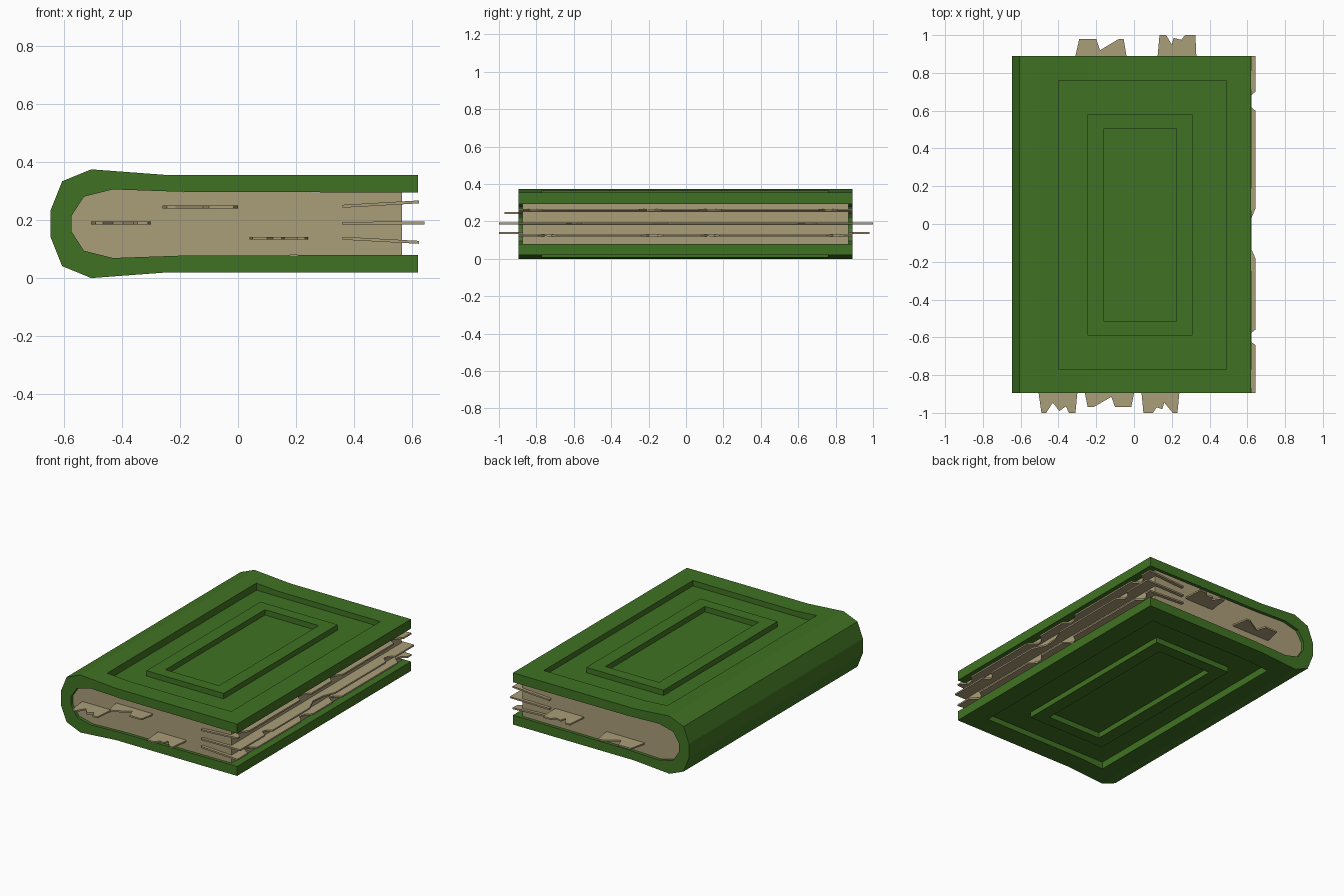
import bpy, bmesh
from mathutils import Vector

if "Cube" in bpy.data.objects:
    bpy.data.objects.remove(bpy.data.objects["Cube"])

CZ = 0.187            # mid-height of the book
Y0, Y1 = -0.895, 0.89  # cover ends


def material(name, rgb):
    m = bpy.data.materials.new(name)
    m.diffuse_color = (*rgb, 1)
    m.use_nodes = True
    m.node_tree.nodes["Principled BSDF"].inputs["Base Color"].default_value = m.diffuse_color
    return m


green = material("green cover", (0.051, 0.171, 0.017))
tan = material("tan paper", (0.402, 0.337, 0.188))


def prism(name, points, offset, mat):
    """Extrude one closed polygon along an offset vector."""
    bm = bmesh.new()
    face = bm.faces.new([bm.verts.new(p) for p in points])
    ext = bmesh.ops.extrude_face_region(bm, geom=[face])
    verts = [g for g in ext["geom"] if isinstance(g, bmesh.types.BMVert)]
    bmesh.ops.translate(bm, verts=verts, vec=Vector(offset))
    bmesh.ops.recalc_face_normals(bm, faces=bm.faces)
    me = bpy.data.meshes.new(name)
    bm.to_mesh(me)
    bm.free()
    ob = bpy.data.objects.new(name, me)
    me.materials.append(mat)
    bpy.context.collection.objects.link(ob)
    return ob


def mirrored(half):
    """Upper half profile (x, height) followed by its mirror below."""
    return [(x, CZ + h) for x, h in half] + [(x, CZ - h) for x, h in reversed(half)]


def rect(x0, x1, y0, y1, z):
    return [(x0, y0, z), (x1, y0, z), (x1, y1, z), (x0, y1, z)]


def boolean(ob, cutter):
    mod = ob.modifiers.new("recess", 'BOOLEAN')
    mod.operation = 'DIFFERENCE'
    mod.solver = 'EXACT'
    mod.object = cutter
    cutter.hide_render = True
    cutter.hide_viewport = True


# Cover: C-shaped board with a rounded, swollen spine
outer = [(0.62, 0.168), (-0.25, 0.168), (-0.505, 0.187), (-0.605, 0.146), (-0.645, 0.046)]
inner = [(0.62, 0.107), (-0.2, 0.110), (-0.43, 0.118), (-0.53, 0.093), (-0.572, 0.028)]
loop = mirrored(outer) + mirrored(inner)[::-1]
cover = prism("cover", [(x, Y0, z) for x, z in loop], (0, Y1 - Y0, 0), green)

# Recessed border and recessed centre panel on both boards
DEPTH = 0.035
for side, label in ((1, "front"), (-1, "back")):
    z = CZ + side * (0.168 - DEPTH)
    up = (0, 0, side * 0.1)
    border = prism(label + "_border_cutter", rect(-0.40, 0.49, -0.77, 0.76, z), up, green)
    frame = prism(label + "_frame_cutter",
                  rect(-0.245, 0.31, -0.59, 0.58, z - side * 0.05), (0, 0, side * 0.2), green)
    boolean(border, frame)
    boolean(cover, border)
    panel = prism(label + "_panel_cutter", rect(-0.16, 0.225, -0.515, 0.505, z), up, green)
    boolean(cover, panel)

# Page block filling the cover
block = mirrored([(0.565, 0.107)] + inner[1:])
prism("page_block", [(x, Y0 + 0.02, z) for x, z in block], (0, Y1 - Y0 - 0.04, 0), tan)


# Loose leaves with torn fore-edges, fanning slightly outwards
def leaf(name, z_in, z_out, reach, notches):
    x_in = 0.36
    edge = [(x_in, Y0), (reach, Y0)]
    for y, half, depth in notches:
        edge += [(reach, y - half), (reach - depth, y - half * 0.3),
                 (reach - depth * 0.8, y + half * 0.4), (reach, y + half)]
    edge += [(reach, Y1), (x_in, Y1)]
    slope = (z_out - z_in) / (reach - x_in)
    prism(name, [(x, y, z_in + (x - x_in) * slope - 0.005) for x, y in edge],
          (0, 0, 0.01), tan)


leaf("upper_leaf", 0.247, 0.262, 0.622, [(-0.82, 0.05, 0.04), (-0.19, 0.06, 0.05), (0.13, 0.06, 0.04), (0.76, 0.05, 0.05)])
leaf("middle_leaf", 0.188, 0.190, 0.642, [(-0.6, 0.04, 0.04), (-0.05, 0.13, 0.04), (0.65, 0.05, 0.04)])
leaf("lower_leaf", 0.137, 0.123, 0.622, [(-0.74, 0.05, 0.05), (-0.18, 0.06, 0.04), (0.13, 0.05, 0.05), (0.80, 0.05, 0.04)])


# Torn scraps poking out of the head and tail: (x, distance past the cover)
def scrap(name, z, side, pts):
    base = Y1 if side > 0 else -Y0
    pts = [(pts[0][0], -0.06)] + pts + [(pts[-1][0], -0.06)]
    prism(name, [(x, side * (base + d), z - 0.005) for x, d in pts], (0, 0, 0.01), tan)


scrap("tail_scrap_left", 0.189, -1, [(-0.505, 0), (-0.49, 0.105), (-0.465, 0.105), (-0.43, 0.05),
      (-0.395, 0.095), (-0.36, 0.07), (-0.345, 0.105), (-0.31, 0.105), (-0.30, 0)])
scrap("tail_scrap_middle", 0.244, -1, [(-0.26, 0), (-0.245, 0.075), (-0.215, 0.075), (-0.12, 0.02),
      (-0.10, 0.075), (-0.015, 0.075), (0.0, 0)])
scrap("tail_scrap_right", 0.137, -1, [(0.04, 0), (0.05, 0.105), (0.10, 0.105), (0.12, 0.075),
      (0.15, 0.085), (0.16, 0.05), (0.205, 0.105), (0.23, 0.105), (0.24, 0)])
scrap("head_scrap_left", 0.137, 1, [(-0.31, 0), (-0.29, 0.09), (-0.20, 0.09), (-0.18, 0.03),
      (-0.08, 0.09), (-0.055, 0.09), (-0.04, 0)])
scrap("head_scrap_right", 0.189, 1, [(0.125, 0), (0.135, 0.11), (0.17, 0.11), (0.20, 0.06),
      (0.21, 0.095), (0.25, 0.085), (0.27, 0.11), (0.325, 0.11), (0.33, 0)])
